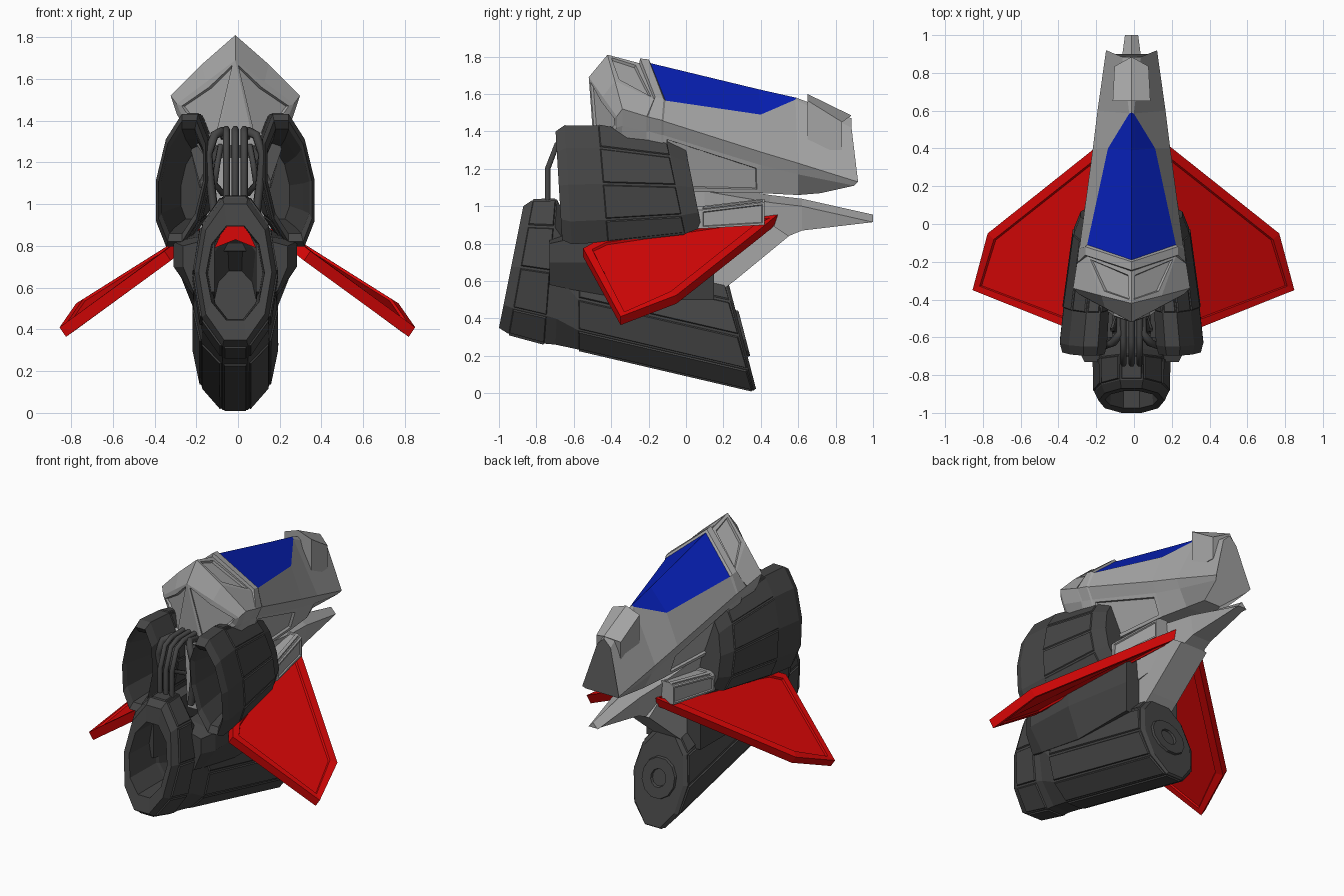
import bpy, bmesh, math
from mathutils import Vector

cube = bpy.data.objects.get("Cube")
if cube:
    bpy.data.objects.remove(cube, do_unlink=True)

CX = -0.013  # centre line of the ship


def material(name, rgb):
    m = bpy.data.materials.new(name)
    m.use_nodes = True
    m.diffuse_color = (*rgb, 1)
    bsdf = m.node_tree.nodes["Principled BSDF"]
    bsdf.inputs["Base Color"].default_value = (*rgb, 1)
    bsdf.inputs["Roughness"].default_value = 0.6
    return m


GREY = material("hull grey", (0.38, 0.38, 0.38))
DARK = material("engine grey", (0.06, 0.06, 0.06))
RED = material("wing red", (0.7, 0.002, 0.002))
BLUE = material("canopy blue", (0.002, 0.014, 0.47))


def finish(name, bm, mats):
    me = bpy.data.meshes.new(name)
    bm.to_mesh(me)
    bm.free()
    for m in mats:
        me.materials.append(m)
    ob = bpy.data.objects.new(name, me)
    bpy.context.collection.objects.link(ob)


def skin(bm, rings):
    """Join rings of points with quads; returns the faces per span and the rings."""
    loops = [[bm.verts.new(p) for p in r] for r in rings]
    n = len(loops[0])
    spans = [[bm.faces.new((a[j], a[(j + 1) % n], b[(j + 1) % n], b[j]))
              for j in range(n)] for a, b in zip(loops, loops[1:])]
    return spans, loops


def panel(bm, faces, width, depth):
    bmesh.ops.recalc_face_normals(bm, faces=bm.faces[:])
    bmesh.ops.inset_individual(bm, faces=faces, thickness=width, depth=0)
    bmesh.ops.inset_individual(bm, faces=faces, thickness=0.006, depth=depth)


def loft(name, rings, mat, spans=(), width=0.012, depth=0.012):
    bm = bmesh.new()
    sp, loops = skin(bm, rings)
    bm.faces.new(loops[0])
    bm.faces.new(loops[-1])
    bmesh.ops.recalc_face_normals(bm, faces=bm.faces[:])
    if spans:
        panel(bm, [f for i in spans for f in sp[i]], width, depth)
    finish(name, bm, [mat])


def oval(cx, y, z, rx, rz, tilt, lean=0, n=10):
    """Faceted upright ring, flat at top and bottom."""
    out = []
    for i in range(n):
        a = math.tau * (i + 0.5) / n
        dz = rz * math.cos(a) / math.cos(math.pi / n)
        out.append(Vector((cx + rx * math.sin(a) - lean * dz, y + tilt * dz, z + dz)))
    return out


def mirrored(half):
    """Ring from half points that start on the ridge."""
    right = [Vector((CX + x, y, z)) for x, y, z in half]
    left = [Vector((CX - x, y, z)) for x, y, z in half[:0:-1]]
    return right + left


def both(pts, s, cx=CX):
    return [Vector((cx + s * x, y, z)) for x, y, z in pts]


# Upper hull: ridge, shoulder, wide edge, under edge, chine at each station
stations = [
    [(0, -.52, 1.69), (.14, -.445, 1.585), (.28, -.37, 1.48), (.255, -.37, 1.42), (.09, -.49, 1.28)],
    [(0, -.42, 1.81), (.16, -.38, 1.67), (.31, -.34, 1.52), (.28, -.34, 1.43), (.13, -.36, 1.20)],
    [(0, -.25, 1.765), (.235, -.17, 1.57), (.29, -.21, 1.48), (.255, -.21, 1.40), (.17, -.21, 1.11)],
    [(0, -.245, 1.79), (.245, -.165, 1.585), (.288, -.205, 1.478), (.253, -.2, 1.4), (.17, -.2, 1.1)],
    [(0, -.20, 1.785), (.245, -.12, 1.575), (.28, -.13, 1.46), (.245, -.13, 1.38), (.17, -.13, 1.08)],
    [(0, -.19, 1.765), (.235, -.11, 1.565), (.275, -.12, 1.455), (.24, -.12, 1.38), (.17, -.12, 1.08)],
    [(0, .39, 1.625), (.125, .40, 1.49), (.205, .40, 1.29), (.175, .40, 1.22), (.13, .40, 1.07)],
    [(0, .59, 1.58), (.012, .585, 1.57), (.18, .60, 1.23), (.155, .60, 1.17), (.10, .60, 1.06)],
    [(0, .885, 1.47), (.05, .885, 1.42), (.135, .92, 1.13), (.12, .90, 1.11), (.06, .72, 1.07)],
]
bm = bmesh.new()
sp, loops = skin(bm, [mirrored(h) for h in stations])
bm.faces.new(loops[-1])
a = loops[0]
bm.faces.new((a[0], a[4], a[5]))
rear = [bm.faces.new(a[:5]), bm.faces.new([a[0]] + a[5:])]
for i in (5, 6):
    for j in (0, -1):
        sp[i][j].material_index = 1
panel(bm, rear + [sp[1][0], sp[1][-1]], 0.03, -0.015)
panel(bm, [sp[5][3], sp[5][5]], 0.03, -0.015)
finish("upper_hull", bm, [GREY, BLUE])

# Nose block with a pointed, gently peaked roof
loft("nose_block", [mirrored([(0, y, zt), (w, y - d, zt - .035), (w, y - d, 1.30)])
                    for y, zt, w, d in ((.65, 1.60, .10, 0), (.885, 1.485, .09, .05))],
     GREY)

# Lower hull with long forward spike
loft("lower_hull", [mirrored([(0, y, t), (w, y, t - .04), (w * .8, y, b)]) for y, t, b, w in
                    ((-.40, 1.25, .80, .10), (.10, 1.12, .74, .14), (.45, 1.06, .80, .105),
                     (.62, 1.04, .87, .085), (1.0, .955, .92, .035))], GREY)

# Strut from lower hull to main engine
loft("engine_strut", [[Vector((CX + x * w, y + d * .09, z - d * .06)) for x, d in
                       ((-1, -1), (1, -1), (1, 1), (-1, 1))]
                      for y, z, w in ((.05, .57, .10), (.18, .67, .10), (.46, .90, .10))], GREY)

# Main engine: long sloping barrel with a hollow nozzle at the rear
main = [(-.45, .54, .10, .14, .1), (-.66, .65, .12, .20, .1), (-.68, .67, .13, .222, .1),
        (-.93, .67, .14, .225, .2), (-.935, .675, .175, .325, .2), (-.89, .675, .197, .355, .18),
        (-.72, .65, .20, .385, .08), (-.68, .62, .195, .36, .05), (-.58, .505, .20, .27, 0),
        (.285, .31, .20, .295, -.26), (.30, .31, .175, .285, -.26)]
loft("main_engine", [oval(CX, *r) for r in main], DARK, spans=(5, 8), width=.01, depth=.008)
loft("engine_hub", [oval(CX, y, .32, r, r, -.26, n=12) for y, r in
                    ((.28, .13), (.312, .12), (.312, .055), (.295, .05))], DARK)

# Red chevron deep inside the nozzle roof
chevron = [(-.05, .90), (.05, .90), (.10, .79), (0, .83), (-.10, .79)]
loft("nozzle_chevron", [[Vector((CX + x, y, z)) for x, z in chevron] for y in (-.695, -.690)], RED)

# Pod rings from the hollow inside, over the rim, to the closed forward end
pod = [(.20, -.12, 1.09, .06, .16, -.15), (.235, -.45, 1.10, .09, .21, -.1),
       (.255, -.65, 1.11, .10, .25, -.06), (.255, -.68, 1.11, .112, .29, -.06),
       (.255, -.63, 1.115, .125, .318, -.06), (.24, -.45, 1.12, .12, .312, -.08),
       (.20, -.05, 1.11, .105, .255, -.2), (.185, .04, 1.10, .085, .215, -.2)]

wing = [(.085, .49, .955), (.20, .405, .885), (.772, -.05, .525), (.852, -.35, .41),
        (.35, -.55, .775), (.28, -.45, .83)]
wing_normal = Vector((.56, 0, .828))

for s, side in ((1, "left"), (-1, "right")):
    # Side engine pods
    loft(side + "_engine_pod", [oval(CX + s * x, *r, lean=s * .12) for x, *r in pod],
         DARK, spans=(5,), width=.009, depth=.006)

    # Pylon joining the pod, wing and main engine
    loft(side + "_pylon", [both([(.10, y, b), (.20, y, b), (w, y, .70), (w, y, t), (.10, y, t + .04)], s)
                           for y, b, t, w in ((-.73, .58, .80, .25), (-.64, .56, .82, .295),
                                              (-.30, .50, .84, .28), (.15, .50, .86, .20))], DARK)

    # Shoulder plate in front of the pod
    loft(side + "_shoulder", [both([(.10, y, b), (w, y, b), (w, y, t - .02), (w - .03, y, t), (.10, y, t)], s)
                              for y, b, t, w in ((0, .88, .99, .23), (.08, .88, 1.0, .25),
                                                 (.42, .90, 1.04, .19))],
         GREY, spans=(1,), width=.015, depth=-.008)

    # Wing slab with stepped panels above and below
    bm = bmesh.new()
    top = both(wing, s, -.003)
    n = Vector((wing_normal.x * s, 0, wing_normal.z))
    lower = [bm.verts.new(p - n * .055) for p in top]
    upper = [bm.verts.new(p) for p in top]
    faces = [bm.faces.new(lower), bm.faces.new(upper)]
    for j in range(len(top)):
        k = (j + 1) % len(top)
        bm.faces.new((lower[j], lower[k], upper[k], upper[j]))
    panel(bm, faces, .05, -.012)
    finish(side + "_wing", bm, [RED])


# Feed pipes between the main engine and the hull
def pipe(name, pts, r):
    cu = bpy.data.curves.new(name, "CURVE")
    cu.dimensions = "3D"
    cu.bevel_depth = r
    cu.bevel_resolution = 1
    cu.use_fill_caps = True
    spline = cu.splines.new("POLY")
    spline.points.add(len(pts) - 1)
    for q, p in zip(spline.points, pts):
        q.co = (*p, 1)
    cu.materials.append(DARK)
    bpy.context.collection.objects.link(bpy.data.objects.new(name, cu))


for s in (-1, 0, 1):
    pipe("centre_pipe", both([(.043, -.74, 1.0), (.043, -.74, 1.2), (.043, -.69, 1.33),
                              (.043, -.62, 1.36), (.043, -.42, 1.36)], s), .017)
    if s:
        pipe("outer_pipe", both([(.055, -.45, 1.32), (.06, -.58, 1.35), (.10, -.63, 1.33),
                                 (.13, -.64, 1.24), (.12, -.62, 1.12), (.10, -.62, .95)], s), .022)
        pipe("cross_pipe", both([(.07, -.50, 1.28), (.085, -.56, 1.2), (.10, -.56, 1.1),
                                 (.06, -.45, 1.05)], s), .015)
